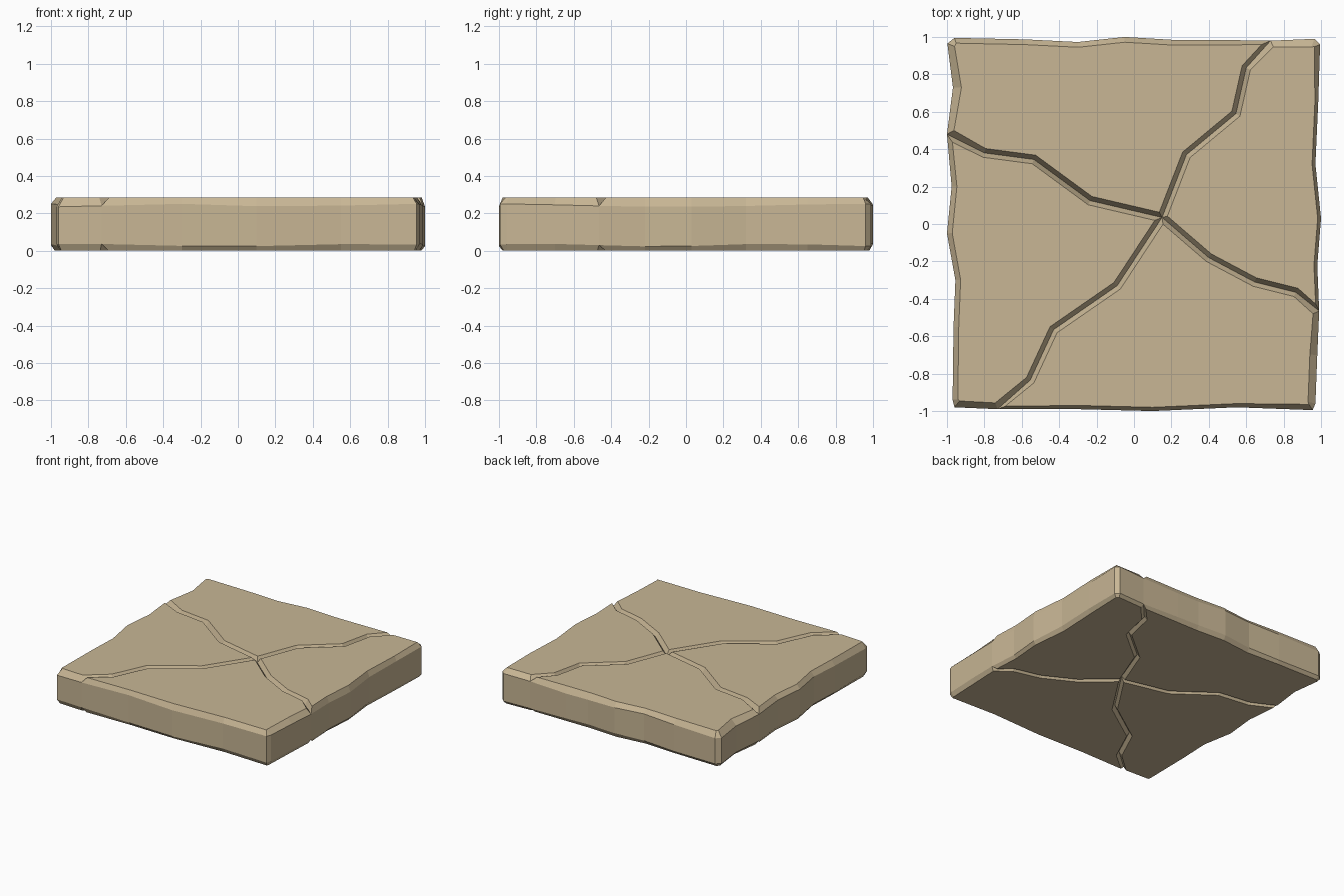
import bpy, bmesh, math
from mathutils import Vector

if "Cube" in bpy.data.objects:
    bpy.data.objects.remove(bpy.data.objects["Cube"])

HEIGHT = 0.285
CENTRE = (0.15, 0.035)

# Crack valleys, each listed from the centre out to the rim
down = [(-0.09, -0.33), (-0.43, -0.565), (-0.555, -0.835), (-0.73, -0.99)]
right = [(0.40, -0.18), (0.645, -0.31), (0.865, -0.365), (0.99, -0.465)]
up = [(0.28, 0.37), (0.545, 0.59), (0.60, 0.835), (0.73, 0.98)]
left = [(-0.235, 0.125), (-0.535, 0.345), (-0.80, 0.38), (-1.0, 0.48)]

# Worn rim between the crack ends, counter-clockwise
rim_front_right = [(-0.30, -0.99), (0.10, -1.0), (0.55, -0.98), (0.955, -0.995),
                   (0.97, -0.96), (0.98, -0.70)]
rim_back_right = [(0.98, -0.22), (1.0, 0.03), (0.97, 0.32), (0.985, 0.65),
                  (0.995, 0.96), (0.965, 0.99)]
rim_back_left = [(0.40, 0.985), (0.20, 0.985), (-0.05, 1.0), (-0.30, 0.973),
                 (-0.58, 0.987), (-0.96, 0.995), (-0.998, 0.965), (-0.968, 0.73)]
rim_front_left = [(-0.975, 0.20), (-1.0, -0.05), (-0.955, -0.30), (-0.965, -0.55),
                  (-0.97, -0.94), (-0.96, -0.98)]

# (first crack, rim, second crack, chip width facing x, chip width facing y)
pieces = [(down, rim_front_right, right, 0.04, 0.02),
          (right, rim_back_right, up, 0.018, 0.042),
          (up, rim_back_left, left, 0.045, 0.028),
          (left, rim_front_left, down, 0.028, 0.042)]


def inset(points, widths):
    """Move every corner inward along its mitre by the mean of its edge widths."""
    pts = [Vector(p) for p in points]
    result = []
    for i, p in enumerate(pts):
        a = (p - pts[i - 1]).normalized()
        b = (pts[(i + 1) % len(pts)] - p).normalized()
        na, nb = Vector((-a.y, a.x)), Vector((-b.y, b.x))
        mitre = (na + nb).normalized()
        width = (widths[i - 1] + widths[i]) / 2
        result.append(p + mitre * width / max(mitre.dot(na), 0.5))
    return result


def ring(bm, points, height):
    return [bm.verts.new((p[0], p[1], height(p))) for p in points]


def upper(p):
    return 0.243 + 0.008 * math.sin(5 * p[0] + 3 * p[1])


def lower(p):
    return 0.03 + 0.007 * math.sin(4 * p[0] - 5 * p[1])


bm = bmesh.new()
for first, rim, second, wx, wy in pieces:
    outline = [first[-1]] + rim + second[::-1] + [CENTRE] + first[:-1]
    n, rim_edges = len(outline), len(rim) + 1
    widths = []
    for i in range(n):
        dx = outline[(i + 1) % n][0] - outline[i][0]
        dy = outline[(i + 1) % n][1] - outline[i][1]
        widths.append(0.024 if i >= rim_edges else wx if abs(dy) > abs(dx) else wy)
    top_in = inset(outline, widths)
    low_in = inset(outline, [0.02] * n)
    rings = [ring(bm, low_in, lambda p: 0.0), ring(bm, outline, lower),
             ring(bm, outline, upper), ring(bm, top_in, lambda p: HEIGHT)]
    # Chipped edges above and below; walls only on the outer rim
    for level in range(3):
        for i in range(rim_edges if level == 1 else n):
            j = (i + 1) % n
            a, b = rings[level], rings[level + 1]
            bm.faces.new((a[i], a[j], b[j], b[i]))
    bm.faces.new(rings[3])
    bm.faces.new(rings[0][::-1])

# Join the four pieces along the crack valleys
bmesh.ops.remove_doubles(bm, verts=bm.verts, dist=0.0001)
mesh = bpy.data.meshes.new("cracked_slab")
bm.to_mesh(mesh)
bm.free()

stone = bpy.data.materials.new("sandy stone")
stone.diffuse_color = (0.58, 0.47, 0.30, 1)
stone.use_nodes = True
stone.node_tree.nodes["Principled BSDF"].inputs["Base Color"].default_value = stone.diffuse_color
mesh.materials.append(stone)
slab = bpy.data.objects.new("cracked_slab", mesh)
bpy.context.collection.objects.link(slab)
